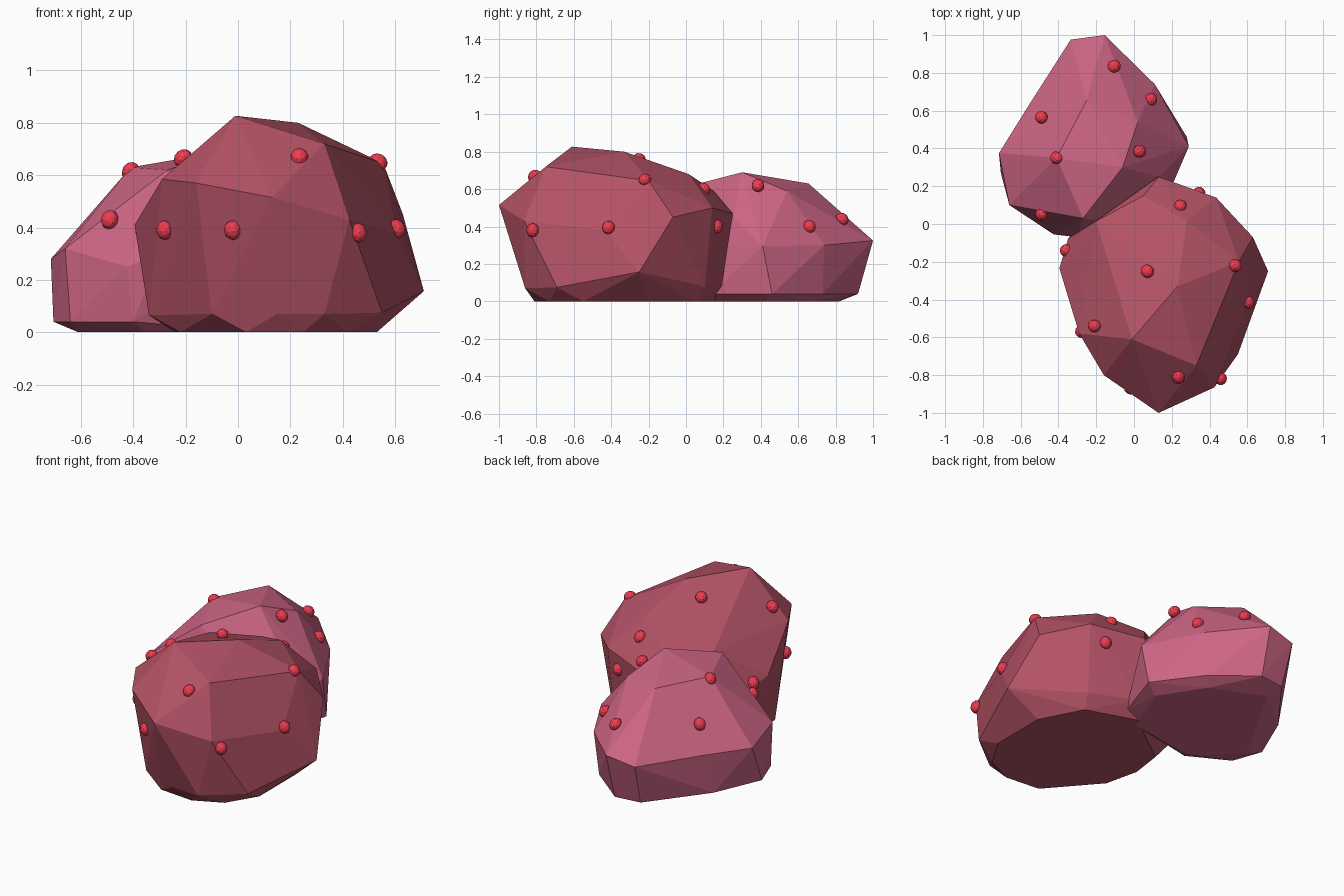
import bpy, bmesh
from mathutils import Vector


def material(name, rgb):
    m = bpy.data.materials.new(name)
    m.diffuse_color = (*rgb, 1)
    return m


def link(bm, name, mat):
    me = bpy.data.meshes.new(name)
    bm.to_mesh(me)
    bm.free()
    me.materials.append(mat)
    ob = bpy.data.objects.new(name, me)
    bpy.context.collection.objects.link(ob)
    return ob


def boulder(name, corners, mat):
    """Faceted rock: convex hull of its main corners."""
    bm = bmesh.new()
    for c in corners:
        bm.verts.new(c)
    bmesh.ops.convex_hull(bm, input=bm.verts[:])
    junk = [v for v in bm.verts if not v.link_faces]
    bmesh.ops.delete(bm, geom=junk, context='VERTS')
    bmesh.ops.recalc_face_normals(bm, faces=bm.faces[:])
    return link(bm, name, mat)


def nodules(name, rock, spots, mat):
    """Small flattened beads, turned to lie along the rock surface."""
    for i, p in enumerate(spots):
        ok, loc, nor, idx = rock.closest_point_on_mesh(Vector(p))
        bm = bmesh.new()
        bmesh.ops.create_icosphere(bm, subdivisions=2, radius=0.038)
        ob = link(bm, f"{name}_{i + 1}", mat)
        ob.location = p
        ob.rotation_mode = 'QUATERNION'
        ob.rotation_quaternion = nor.to_track_quat('Z', 'Y')
        ob.scale = (0.9, 1, 0.85)


rose = material("dark_rose", (0.45, 0.085, 0.13))
pink = material("pink_rose", (0.61, 0.13, 0.23))
red = material("red", (0.85, 0.045, 0.08))

# Large front boulder
large = boulder("large_boulder", [
    # crown
    (-.01, -.61, .827), (.23, -.33, .80), (.33, -.75, .72), (.28, .015, .68),
    (-.2, .015, .60), (.05, .15, .59), (.555, -.2, .645), (-.29, -.58, .585),
    (-.16, -.80, .57),
    # shoulder
    (.13, -1.0, .515), (.425, -.865, .43), (.63, -.07, .45), (.435, .14, .50),
    (.13, .25, .47), (-.395, -.235, .41), (-.35, -.08, .35), (.71, -.25, .157),
    (.605, -.43, .38),
    # foot
    (.55, -.69, .075), (.33, -.86, .07), (.15, -.85, .07), (-.10, -.75, .07),
    (-.34, -.38, .065), (-.29, -.02, .08), (.15, .21, .085), (.42, .10, .08),
    # base
    (.53, -.55, 0), (.42, -.73, 0), (.25, -.81, 0), (.03, -.79, 0),
    (-.22, -.5, 0), (-.24, -.1, 0), (.1, .15, 0), (.4, .05, 0), (.53, -.2, 0),
], rose)

# Small rear boulder
small = boulder("small_boulder", [
    # crown
    (-.06, .30, .69), (-.25, .655, .63), (-.41, .35, .63), (-.27, .03, .62),
    (.02, .54, .59),
    # shoulder
    (-.66, .10, .32), (-.715, .375, .28), (-.55, .64, .29), (-.335, .976, .29),
    (-.155, 1.0, .325), (.11, .74, .30), (.29, .41, .295), (.135, .25, .45),
    (-.425, -.055, .25), (-.3, -.07, .30), (.02, .0, .3),
    # foot
    (-.705, .27, .04), (-.64, .09, .04), (-.58, .56, .04), (-.32, .90, .04),
    (-.16, .92, .04), (.08, .73, .04), (.28, .46, .04), (.17, .13, .04),
    (-.4, -.04, .04),
    # base
    (-.61, .25, 0), (-.28, .82, 0), (.03, .68, 0), (.2, .42, 0), (-.35, .03, 0),
    (.07, .1, 0),
], pink)

# Beads on the rocks
nodules("front_nodule", large, [
    (.07, -.25, .76), (.245, .095, .60), (.345, .165, .40), (.535, -.22, .65),
    (.607, -.415, .395), (.46, -.82, .38), (.235, -.81, .67), (-.21, -.54, .665),
    (-.28, -.57, .39), (-.02, -.87, .39), (-.36, -.14, .39)], red)
nodules("rear_nodule", small, [
    (-.41, .35, .615), (-.49, .565, .44), (-.49, .05, .43), (-.105, .835, .44),
    (.09, .66, .40), (.03, .385, .62)], red)
